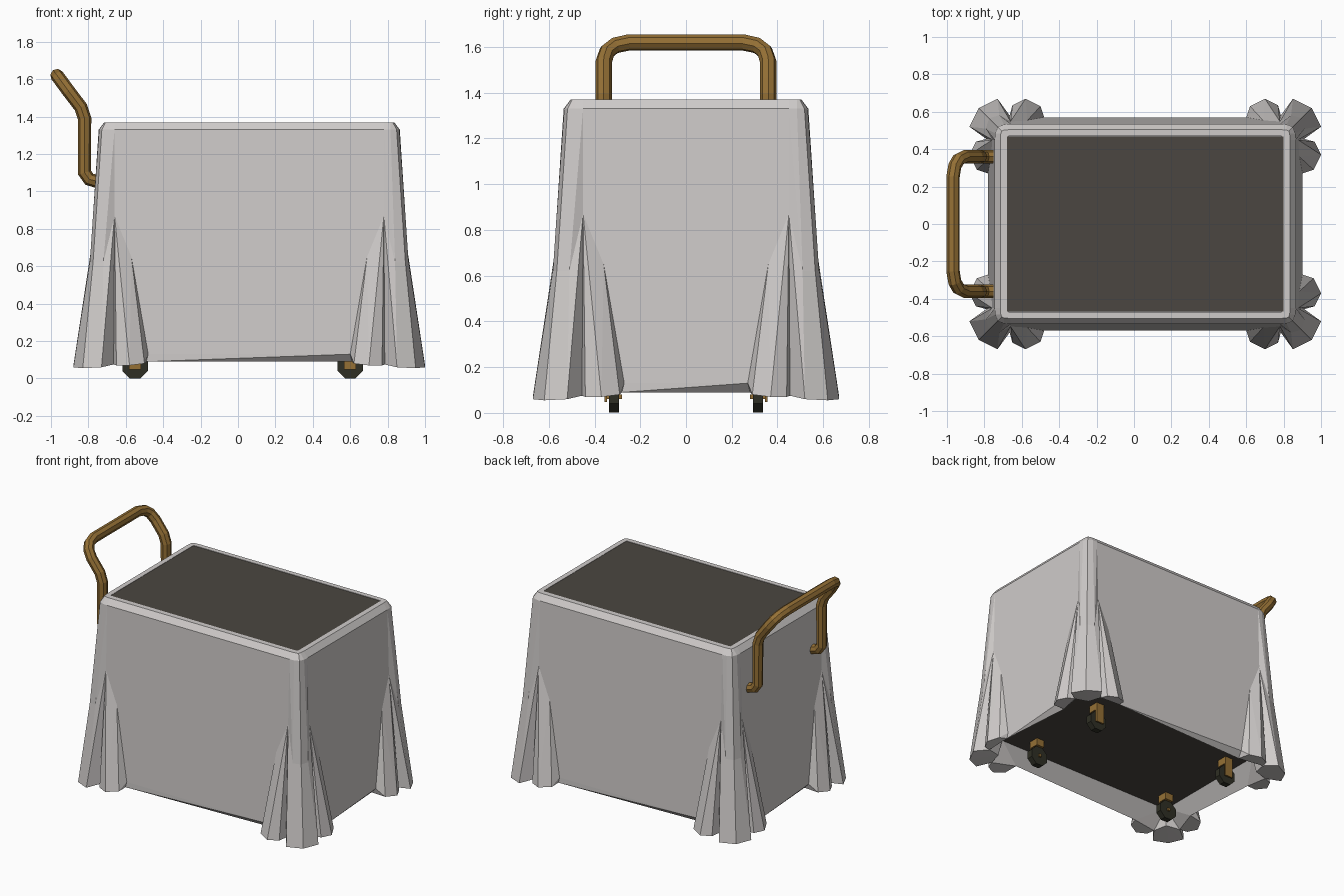
import bpy, bmesh, math
from mathutils import Matrix, Vector

if "Cube" in bpy.data.objects:
    bpy.data.objects.remove(bpy.data.objects["Cube"])

CX = 0.06              # the draped body sits off the handle side
HX, HY = 0.84, 0.57    # half size of the drape at the hem


def material(name, rgb):
    m = bpy.data.materials.new(name)
    m.use_nodes = True
    m.diffuse_color = (*rgb, 1)
    bsdf = m.node_tree.nodes["Principled BSDF"]
    bsdf.inputs["Base Color"].default_value = (*rgb, 1)
    bsdf.inputs["Roughness"].default_value = 0.8
    return m


CLOTH = material("pale grey cloth", (0.625, 0.60, 0.59))
DARK = material("dark brown board", (0.07, 0.062, 0.052))
BRASS = material("brass", (0.30, 0.163, 0.036))
RUBBER = material("black rubber", (0.028, 0.028, 0.018))


def finish(bm, name, mat):
    bmesh.ops.recalc_face_normals(bm, faces=bm.faces)
    me = bpy.data.meshes.new(name)
    bm.to_mesh(me)
    bm.free()
    me.materials.append(mat)
    ob = bpy.data.objects.new(name, me)
    bpy.context.collection.objects.link(ob)
    return ob


def box(name, lo, hi, mat):
    lo, hi = Vector(lo), Vector(hi)
    bm = bmesh.new()
    bmesh.ops.create_cube(bm, size=1, matrix=Matrix.Translation((lo + hi) / 2)
                          @ Matrix.Diagonal((*(hi - lo), 1)))
    return finish(bm, name, mat)


# Drape: each point is (distance in from the corner, distance out from the wall, height)
HALF = {
    "T": (0.12, -0.035, 1.33), "R": (0.085, -0.038, 1.33), "A": (0.12, -0.022, 0.87),
    "S": (0.21, -0.016, 0.65), "W": (0.30, 0, 0.13), "L": (0.29, 0, 0.09),
    "F1": (0.28, 0.06, 0.08), "F2": (0.20, 0.10, 0.07), "F3": (0.13, 0.065, 0.07),
    "V": (0.115, 0.01, 0.075), "D": (0.05, 0.10, 0.06), "M": (0.06, 0.012, 0.62),
}
DIAGONAL = {"Tc": (0.052, 1.33), "Mc": (0.005, 0.62), "Dc": (-0.05, 0.055),
            "K": (0.09, 0.08), "B": (0.11, 0.2)}
FOLDS = ["S W F1", "W L F1", "S F1 F2", "A S F2", "A F2 F3", "A F3 V", "A V D", "A D M",
         "T A M", "T M R", "R M Mc Tc", "M D Dc Mc",
         "L F1 F2 F3 V", "K V D", "K D Dc", "B L V", "B V K"]
CORNERS = [(1, -1), (1, 1), (-1, 1), (-1, -1)]

bm = bmesh.new()
cache = {}


def vert(x, y, z):
    key = (round(x, 4), round(y, 4), round(z, 4))
    if key not in cache:
        cache[key] = bm.verts.new((x + CX, y, z))
    return cache[key]


def point(name, corner, side, inset=0.0, z=None):
    sx, sy = corner
    if name in DIAGONAL:
        a, h = DIAGONAL[name]
        a += 0.7 * inset
        b = -a
    else:
        a, b, h = HALF[name]
        b -= inset
        # the hem tucks inward at one end of every wall
        if name == "L" and (side == 0) == (sx * sy < 0):
            b -= 0.04
    dx, dy = (-a, b) if side == 0 else (b, -a)
    return vert(sx * (HX + dx), sy * (HY + dy), h if z is None else z)


# Corner folds with their undersides
for c in CORNERS:
    for side in (0, 1):
        for f in FOLDS:
            bm.faces.new([point(n, c, side) for n in f.split()])

# Flat walls, the twisted hem below them and the underside rising to the base
for i, c in enumerate(CORNERS):
    n = CORNERS[(i + 1) % 4]
    side = 1 if c[0] == n[0] else 0
    bm.faces.new([point(k, c, side) for k in "TASW"] + [point(k, n, side) for k in "WSAT"])
    # the list runs counter-clockwise, so c is the left end of its wall
    wl, ll, wr, lr = (point(k, e, side) for e in (c, n) for k in "WL")
    bm.faces.new([wl, ll, wr])
    bm.faces.new([ll, lr, wr])
    bm.faces.new([ll, lr, point("B", n, side), point("B", c, side)])
bm.faces.new([point("B", c, 0) for c in CORNERS])


# Rounded rim, bevelled up and stepped in to the board
def rim_loop(inset, z):
    loop = []
    for c in CORNERS:
        first = 0 if c[0] * c[1] < 0 else 1
        for name, side in (("T", first), ("R", first), ("Tc", 0), ("R", 1 - first), ("T", 1 - first)):
            loop.append(point(name, c, side, inset, z))
    return loop


loops = [rim_loop(0, 1.33), rim_loop(0.03, 1.37), rim_loop(0.065, 1.37), rim_loop(0.065, 1.355)]
for lo, hi in zip(loops, loops[1:]):
    for i in range(len(lo)):
        j = (i + 1) % len(lo)
        bm.faces.new([lo[i], lo[j], hi[j], hi[i]])
bm.faces.new(loops[-1])
finish(bm, "cloth_drape", CLOTH)

# Boards
box("top_board", (CX - 0.74, -0.468, 1.35), (CX + 0.74, 0.468, 1.368), DARK)
box("base_board", (CX - 0.73, -0.46, 0.194), (CX + 0.73, 0.46, 0.22), DARK)

# Push handle
half = [(-0.72, 0.36, 1.045), (-0.795, 0.36, 1.065), (-0.82, 0.36, 1.10), (-0.82, 0.36, 1.39),
        (-0.84, 0.36, 1.45), (-0.905, 0.36, 1.535), (-0.938, 0.345, 1.58), (-0.958, 0.31, 1.607),
        (-0.968, 0.25, 1.62)]
path = half + [(x, -y, z) for x, y, z in reversed(half)]
cu = bpy.data.curves.new("push_handle", "CURVE")
cu.dimensions = "3D"
cu.bevel_depth = 0.036
cu.bevel_resolution = 2
cu.use_fill_caps = True
sp = cu.splines.new("POLY")
sp.points.add(len(path) - 1)
for p, co in zip(sp.points, path):
    p.co = (*co, 1)
sp.use_smooth = False
handle = bpy.data.objects.new("push_handle", cu)
bpy.context.collection.objects.link(handle)
cu.materials.append(BRASS)
bpy.ops.object.select_all(action="DESELECT")
handle.select_set(True)
bpy.context.view_layer.objects.active = handle
bpy.ops.object.convert(target="MESH")

# Casters: wheel, one outer fork plate, a mount under the base and an axle
for sx, sy in CORNERS:
    tag = ("front" if sy < 0 else "back") + ("_left" if sx > 0 else "_right")
    wx, wy = CX + sx * 0.575 - 0.035, sy * 0.314
    bm = bmesh.new()
    bmesh.ops.create_cone(bm, cap_ends=True, segments=8, radius1=0.074, radius2=0.074, depth=0.044,
                          matrix=Matrix.Translation((wx, wy, 0.069)) @ Matrix.Rotation(math.pi / 2, 4, "X")
                          @ Matrix.Rotation(math.pi / 8, 4, "Z"))
    finish(bm, tag + "_wheel", RUBBER)
    py = wy + sy * 0.037
    box(tag + "_fork", (wx - 0.032, py - 0.006, 0.048), (wx + 0.032, py + 0.006, 0.2), BRASS)
    box(tag + "_mount", (wx - 0.032, wy - 0.034, 0.142), (wx + 0.032, wy + 0.034, 0.2), BRASS)
    box(tag + "_axle", (wx - 0.01, wy - 0.034, 0.06), (wx + 0.01, wy + 0.034, 0.08), BRASS)
